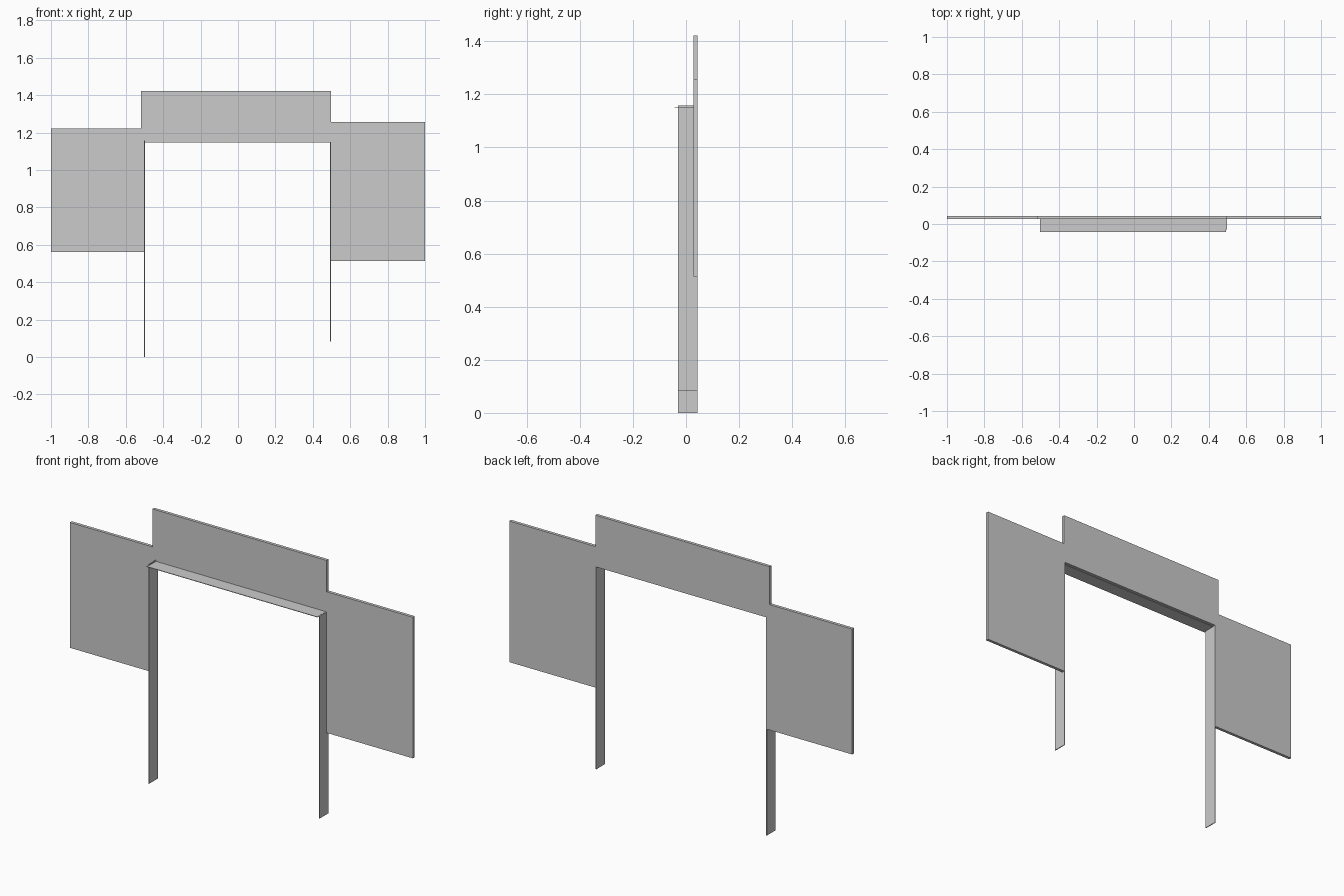
import bpy, bmesh

if "Cube" in bpy.data.objects:
    bpy.data.objects.remove(bpy.data.objects["Cube"])


def add_object(name, bm):
    bmesh.ops.recalc_face_normals(bm, faces=bm.faces)
    mesh = bpy.data.meshes.new(name)
    bm.to_mesh(mesh)
    bm.free()
    obj = bpy.data.objects.new(name, mesh)
    bpy.context.collection.objects.link(obj)
    return obj


def extrude_profile(name, points, y0, y1):
    """Extrude an x-z outline from y0 back to y1."""
    bm = bmesh.new()
    face = bm.faces.new([bm.verts.new((x, y0, z)) for x, z in points])
    ext = bmesh.ops.extrude_face_region(bm, geom=[face])
    verts = [v for v in ext["geom"] if isinstance(v, bmesh.types.BMVert)]
    bmesh.ops.translate(bm, verts=verts, vec=(0, y1 - y0, 0))
    return add_object(name, bm)


def box(name, x, y, z):
    outline = [(x[0], z[0]), (x[1], z[0]), (x[1], z[1]), (x[0], z[1])]
    return extrude_profile(name, outline, *y)


# Stepped wall around the opening
wall = [(-1, 0.561), (-0.5, 0.561), (-0.5, 1.15), (0.495, 1.15),
        (0.495, 0.513), (1, 0.513), (1, 1.257), (0.498, 1.257),
        (0.498, 1.422), (-0.519, 1.422), (-0.519, 1.222), (-1, 1.222)]
extrude_profile("wall_panel", wall, 0.028, 0.044)

# Thin boards lining the opening
box("left_jamb", (-0.502, -0.498), (-0.03, 0.044), (0, 1.157))
box("right_jamb", (0.493, 0.497), (-0.03, 0.044), (0.083, 1.15))
box("lintel", (-0.503, 0.493), (-0.044, 0.028), (1.148, 1.151))
